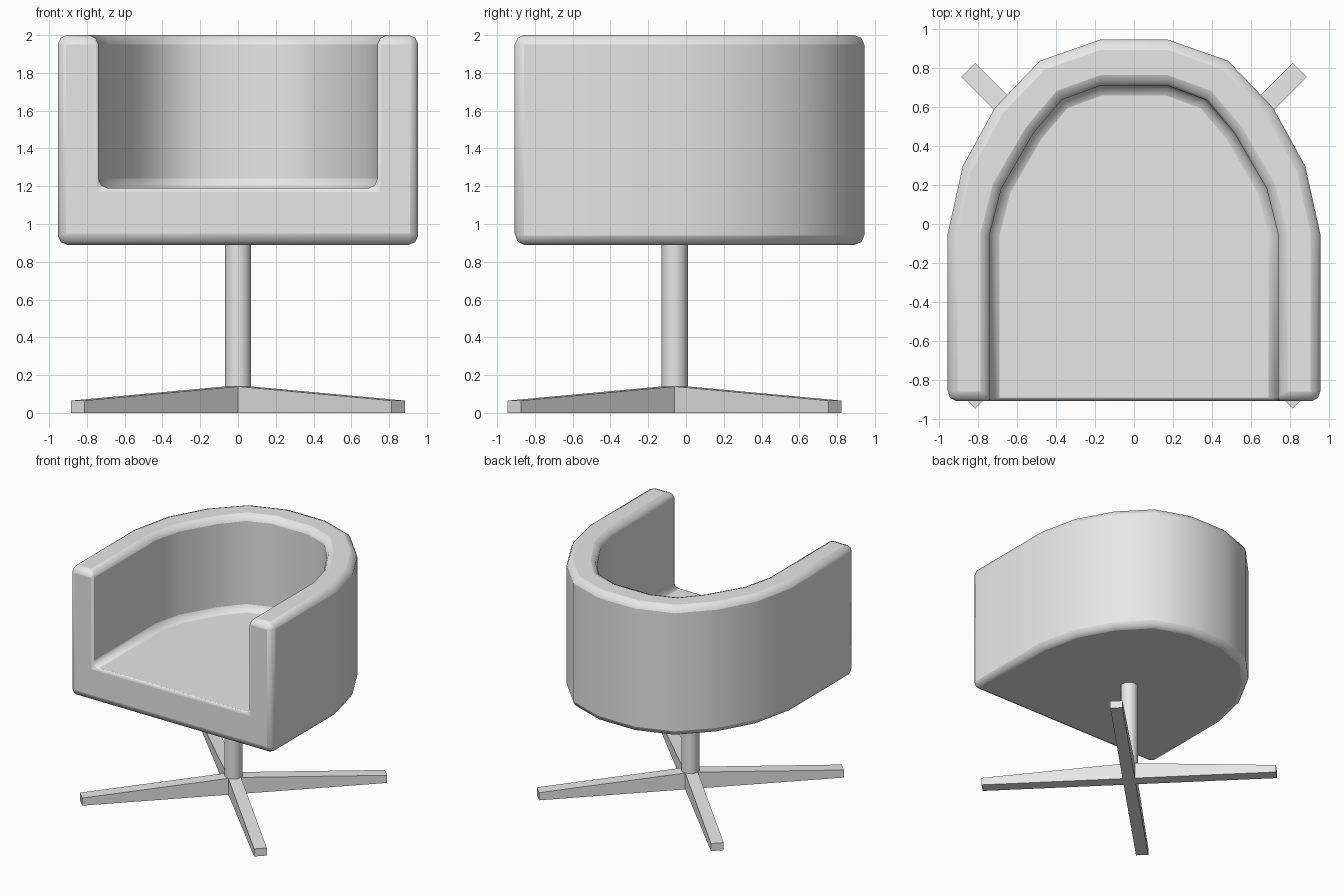
import bpy, bmesh, math
from mathutils import Matrix

cube = bpy.data.objects.get("Cube")
if cube:
    bpy.data.objects.remove(cube, do_unlink=True)

grey = bpy.data.materials.new("light grey")
grey.use_nodes = True
grey.diffuse_color = (0.8, 0.8, 0.8, 1)
grey.node_tree.nodes["Principled BSDF"].inputs["Base Color"].default_value = (0.8, 0.8, 0.8, 1)


def add_object(name, bm):
    bmesh.ops.recalc_face_normals(bm, faces=bm.faces)
    mesh = bpy.data.meshes.new(name)
    bm.to_mesh(mesh)
    bm.free()
    mesh.materials.append(grey)
    obj = bpy.data.objects.new(name, mesh)
    bpy.context.collection.objects.link(obj)
    return obj


def smooth(obj, degrees):
    bpy.ops.object.select_all(action="DESELECT")
    obj.select_set(True)
    bpy.context.view_layer.objects.active = obj
    bpy.ops.object.shade_smooth_by_angle(angle=math.radians(degrees))


# Tub shell: a U-shaped wall around a thick seat
FRONT, BOTTOM, SEAT, TOP = -0.907, 0.89, 1.19, 2.0
outer_half = [(0.954, FRONT), (0.954, -0.05), (0.877, 0.297),
              (0.713, 0.595), (0.482, 0.836), (0.174, 0.944)]
inner_half = [(0.738, FRONT), (0.738, -0.05), (0.68, 0.18),
              (0.515, 0.465), (0.37, 0.636), (0.174, 0.708)]


def ring(bm, half, z):
    points = half + [(-x, y) for x, y in reversed(half)]
    return [bm.verts.new((x, y, z)) for x, y in points]


bm = bmesh.new()
out_low, out_high = ring(bm, outer_half, BOTTOM), ring(bm, outer_half, TOP)
in_low, in_high = ring(bm, inner_half, SEAT), ring(bm, inner_half, TOP)
for a, b in ((out_low, out_high), (out_high, in_high), (in_high, in_low)):
    for i in range(len(a) - 1):
        bm.faces.new((a[i], a[i + 1], b[i + 1], b[i]))
bm.faces.new(out_low)
bm.faces.new(in_low)
# Mitred front: two arm ends and the seat front
for i in (0, -1):
    bm.faces.new((out_low[i], out_high[i], in_high[i], in_low[i]))
bm.faces.new((out_low[0], in_low[0], in_low[-1], out_low[-1]))
bmesh.ops.recalc_face_normals(bm, faces=bm.faces)

# Soft edges, tighter around the front opening
weight = bm.edges.layers.float.new("bevel_weight_edge")
opening = set(in_low + in_high)
for e in bm.edges:
    if e.calc_face_angle(0) > math.radians(40):
        at_front = all(v in opening and abs(v.co.y - FRONT) < 0.001 for v in e.verts)
        e[weight] = 0.35 if at_front else 1.0
shell = add_object("tub_shell", bm)
bevel = shell.modifiers.new("soft_edges", "BEVEL")
bevel.limit_method = "WEIGHT"
bevel.width = 0.05
bevel.segments = 2
smooth(shell, 60)

# Pedestal post
BASE_Y = -0.06
bm = bmesh.new()
bmesh.ops.create_cone(bm, cap_ends=True, segments=16, radius1=0.07, radius2=0.07, depth=0.86,
                      matrix=Matrix.Translation((0, BASE_Y, 0.50)))
smooth(add_object("pedestal_post", bm), 40)

# Four tapered legs in a diagonal cross
for k, name in enumerate(("back_left", "back_right", "front_right", "front_left")):
    bm = bmesh.new()
    sides = []
    for y in (-0.05, 0.05):
        profile = ((0, 0), (1.2, 0), (1.2, 0.065), (0.05, 0.14), (0, 0.14))
        sides.append([bm.verts.new((x, y, z)) for x, z in profile])
        bm.faces.new(sides[-1])
    a, b = sides
    for i in range(len(a)):
        j = (i + 1) % len(a)
        bm.faces.new((a[i], a[j], b[j], b[i]))
    turn = Matrix.Rotation(math.radians(45 + 90 * k), 4, "Z")
    bm.transform(Matrix.Translation((0, BASE_Y, 0)) @ turn)
    add_object(name + "_leg", bm)
